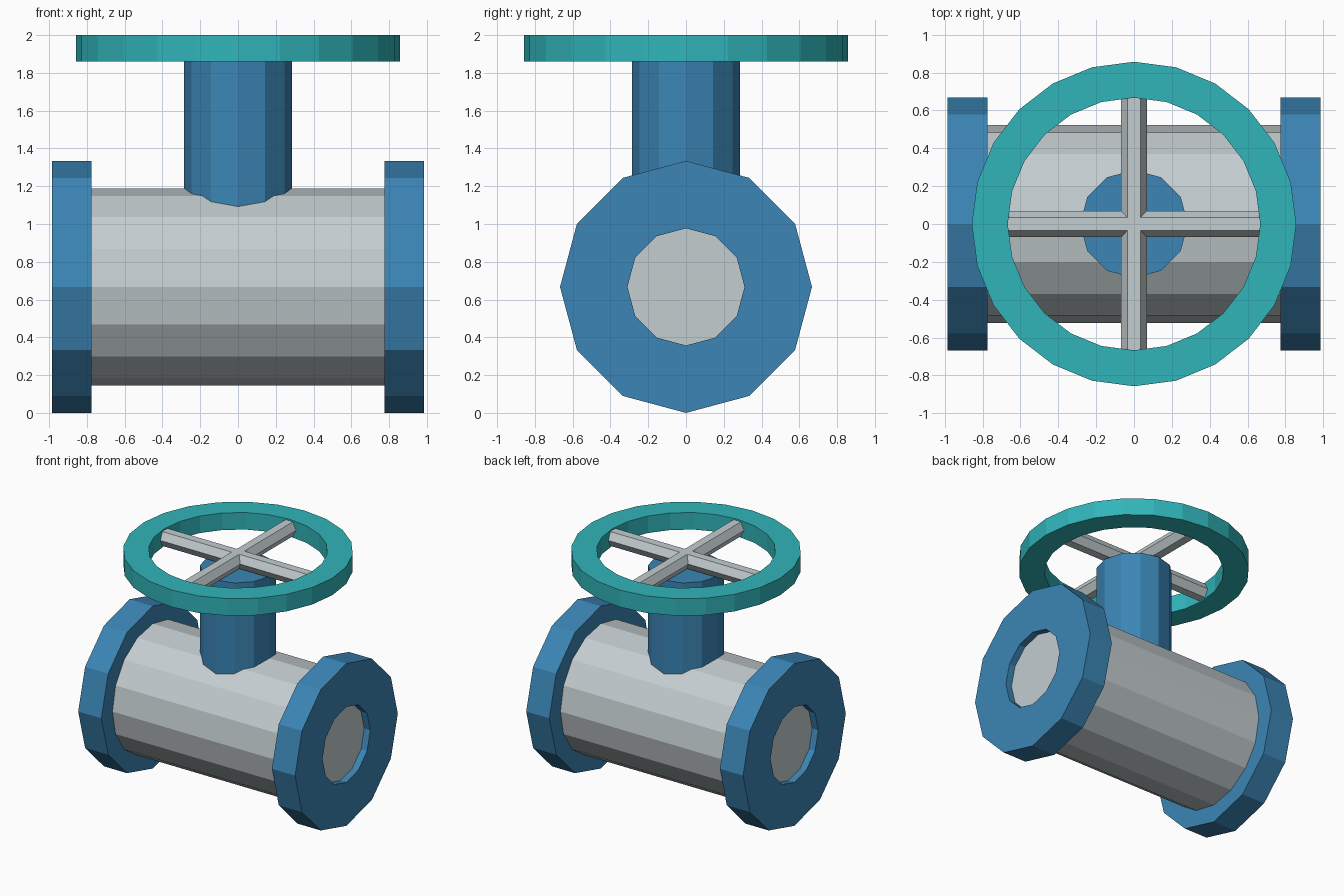
import bpy, bmesh, math
from mathutils import Matrix

if "Cube" in bpy.data.objects:
    bpy.data.objects.remove(bpy.data.objects["Cube"])


def srgb(r, g, b):
    return tuple((c / 255 / 12.92) if c <= 10 else ((c / 255 + 0.055) / 1.055) ** 2.4
                 for c in (r, g, b)) + (1.0,)


def material(name, rgb):
    m = bpy.data.materials.new(name)
    m.diffuse_color = srgb(*rgb)
    m.use_nodes = True
    m.node_tree.nodes["Principled BSDF"].inputs["Base Color"].default_value = m.diffuse_color
    return m


BLUE = material("blue paint", (59, 133, 181))
TEAL = material("teal paint", (48, 181, 186))
STEEL = material("pale steel", (196, 205, 208))

ALONG_X = Matrix.Rotation(math.pi / 2, 4, 'Y')
ALONG_Y = Matrix.Rotation(-math.pi / 2, 4, 'X')
UPRIGHT = Matrix.Identity(4)


def prism(name, mat, sides, r, lo, hi, axis=UPRIGHT, z=0.0, hole=0.0, turn=0.0):
    """Faceted cylinder from lo to hi along its axis; a hole radius makes it a ring."""
    bm = bmesh.new()

    def loop(radius, h):
        return [bm.verts.new((radius * math.cos(turn + 2 * math.pi * i / sides),
                              radius * math.sin(turn + 2 * math.pi * i / sides), h))
                for i in range(sides)]

    def bridge(a, b):
        for i in range(sides):
            j = (i + 1) % sides
            bm.faces.new((a[i], a[j], b[j], b[i]))

    bottom, top = loop(r, lo), loop(r, hi)
    bridge(bottom, top)
    if hole:
        in_bottom, in_top = loop(hole, lo), loop(hole, hi)
        bridge(top, in_top)
        bridge(in_top, in_bottom)
        bridge(in_bottom, bottom)
    else:
        bm.faces.new(top)
        bm.faces.new(bottom[::-1])
    bmesh.ops.transform(bm, matrix=Matrix.Translation((0, 0, z)) @ axis, verts=bm.verts)
    bmesh.ops.recalc_face_normals(bm, faces=bm.faces)
    me = bpy.data.meshes.new(name)
    bm.to_mesh(me)
    bm.free()
    me.materials.append(mat)
    ob = bpy.data.objects.new(name, me)
    bpy.context.collection.objects.link(ob)
    return ob


AXIS_Z = 0.667   # height of the pipe centre line
WHEEL_Z = 1.93   # height of the handwheel centre

# Pipe body, its ends closing the flange openings
prism("pipe_body", STEEL, 16, 0.522, -0.93, 0.93, ALONG_X, AXIS_Z)

# End flanges with round openings
for side, lo, hi in (("left", -0.985, -0.775), ("right", 0.775, 0.985)):
    prism(side + "_flange", BLUE, 12, 0.667, lo, hi, ALONG_X, AXIS_Z, hole=0.31)

# Bonnet rising from the pipe
prism("bonnet", BLUE, 12, 0.285, AXIS_Z, 1.863)

# Handwheel rim and crossed hexagonal spokes
prism("handwheel_rim", TEAL, 24, 0.857, 1.86, 2.0, hole=0.667)
prism("spoke_across", STEEL, 6, 0.068, -0.69, 0.69, ALONG_X, WHEEL_Z, turn=math.pi / 2)
prism("spoke_along", STEEL, 6, 0.068, -0.69, 0.69, ALONG_Y, WHEEL_Z)
